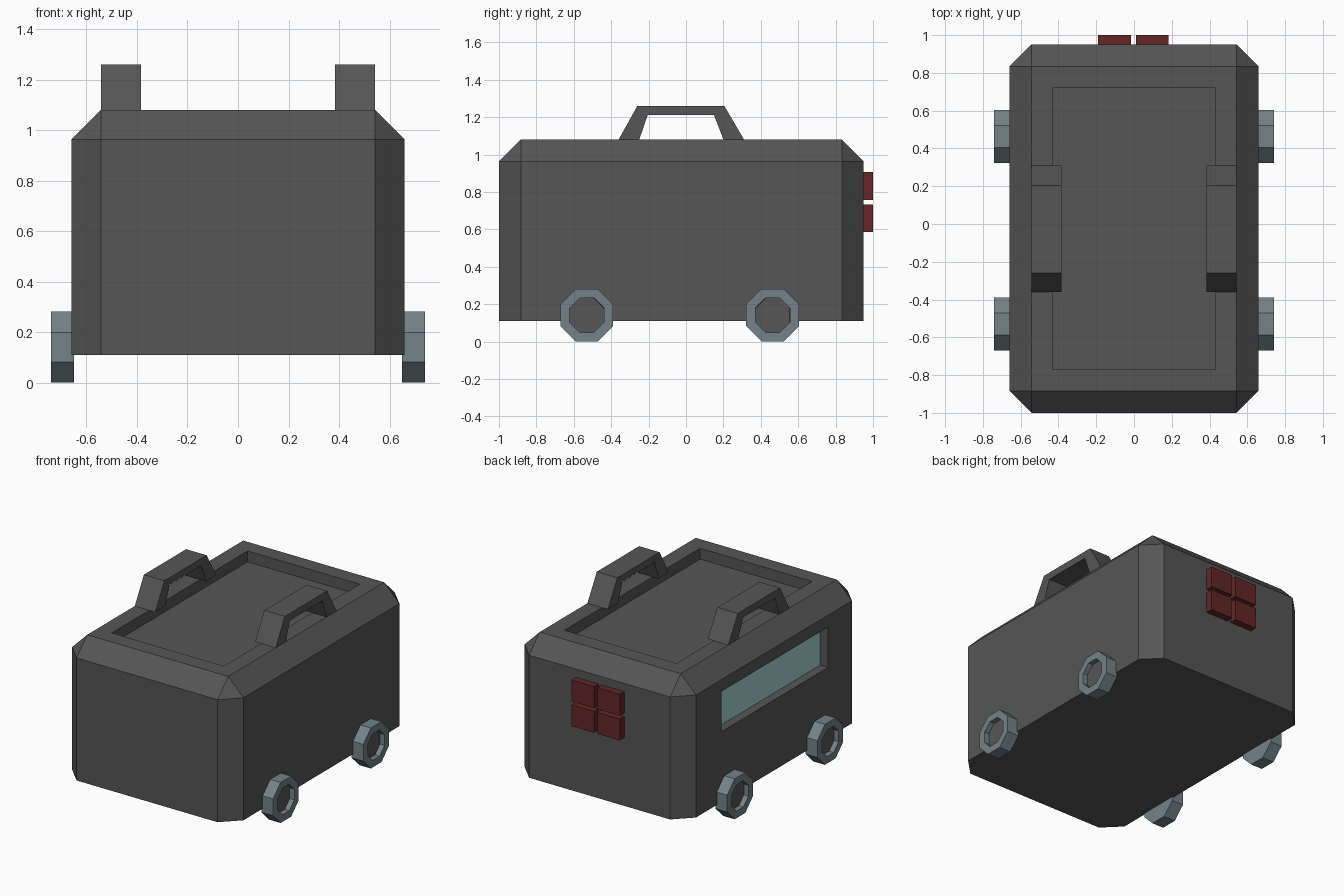
import bpy, bmesh
from math import pi, cos
from mathutils import Matrix, Vector

cube = bpy.data.objects.get("Cube")
if cube:
    bpy.data.objects.remove(cube, do_unlink=True)


def material(name, r, g, b):
    m = bpy.data.materials.new(name)
    m.use_nodes = True
    m.diffuse_color = (r, g, b, 1)
    node = next(n for n in m.node_tree.nodes if n.type == 'BSDF_PRINCIPLED')
    node.inputs["Base Color"].default_value = (r, g, b, 1)
    return m


GREY = material("dark grey", 0.092, 0.092, 0.092)
STEEL = material("steel blue grey", 0.175, 0.225, 0.245)
RED = material("dark red", 0.125, 0.019, 0.020)
GLASS = material("pale teal glass", 0.38, 0.66, 0.66)


def finish(name, bm, *mats):
    bmesh.ops.recalc_face_normals(bm, faces=bm.faces[:])
    mesh = bpy.data.meshes.new(name)
    bm.to_mesh(mesh)
    bm.free()
    for m in mats:
        mesh.materials.append(m)
    obj = bpy.data.objects.new(name, mesh)
    bpy.context.collection.objects.link(obj)
    return obj


def box(lo, hi):
    lo, hi = Vector(lo), Vector(hi)
    bm = bmesh.new()
    bmesh.ops.create_cube(bm, size=1)
    bmesh.ops.scale(bm, vec=hi - lo, verts=bm.verts)
    bmesh.ops.translate(bm, vec=(lo + hi) / 2, verts=bm.verts)
    return bm


def facing(bm, direction):
    """Largest face looking along a direction."""
    d = Vector(direction)
    bm.normal_update()
    return max((f for f in bm.faces if f.normal.dot(d) > 0.99), key=lambda f: f.calc_area())


def sink(bm, face, depth):
    bmesh.ops.inset_individual(bm, faces=[face], thickness=0.0005, depth=-depth)


# Body: chamfered box, sunken roof panel and one sunken side window
bm = box((-0.66, -1, 0.11), (0.66, 0.95, 1.08))
edges = [e for e in bm.edges if max(v.co.z for v in e.verts) > 1]
bmesh.ops.bevel(bm, geom=edges, offset=0.117, segments=1, affect='EDGES', profile=0.5)

roof = facing(bm, (0, 0, 1))
bmesh.ops.inset_individual(bm, faces=[roof], thickness=0.158)
sink(bm, roof, 0.075)

window = facing(bm, (-1, 0, 0))
bmesh.ops.inset_individual(bm, faces=[window], thickness=0.05)
centre = window.calc_center_median()
for v in window.verts:
    v.co.y = 0.55 if v.co.y > centre.y else -0.62
    v.co.z = 0.88 if v.co.z > centre.z else 0.60
sink(bm, window, 0.06)
window.material_index = 1
finish("body", bm, GREY, GLASS)

# Roof handles: trapezoid arches extruded across x
arch = [(-0.36, 1.08), (-0.26, 1.26), (0.205, 1.26), (0.31, 1.08),
        (0.20, 1.08), (0.15, 1.21), (-0.205, 1.21), (-0.25, 1.08)]
for side, x in (("left", 0.385), ("right", -0.543)):
    bm = bmesh.new()
    ends = [[bm.verts.new((px, y, z)) for y, z in arch] for px in (x, x + 0.158)]
    n = len(arch)
    for i in range(n):
        j = (i + 1) % n
        bm.faces.new((ends[0][i], ends[0][j], ends[1][j], ends[1][i]))
    for e in ends:
        for i in range(3):
            bm.faces.new((e[i], e[i + 1], e[n - 2 - i], e[n - 1 - i]))
    finish(side + "_handle", bm, GREY)

# Wheels: octagonal drums with a sunken dark hub on the outer face
for side, s in (("left", 1), ("right", -1)):
    for place, y in (("front", -0.53), ("back", 0.463)):
        bm = bmesh.new()
        radius = 0.141 / cos(pi / 8)
        place_wheel = (Matrix.Translation((s * 0.695, y, 0.141))
                       @ Matrix.Rotation(s * pi / 2, 4, 'Y') @ Matrix.Rotation(pi / 8, 4, 'Z'))
        bmesh.ops.create_cone(bm, cap_ends=True, segments=8, radius1=radius,
                              radius2=radius, depth=0.09, matrix=place_wheel)
        hub = facing(bm, (s, 0, 0))
        bmesh.ops.inset_individual(bm, faces=[hub], thickness=0.053)
        sink(bm, hub, 0.035)
        hub.material_index = 1
        finish(f"{place}_{side}_wheel", bm, STEEL, GREY)

# Rear lights: two by two blocks
for column, x in (("right", -0.19), ("left", 0.01)):
    for row, z in (("lower", 0.585), ("upper", 0.757)):
        finish(f"{row}_{column}_rear_light",
               box((x, 0.94, z), (x + 0.173, 1.0, z + 0.149)), RED)
